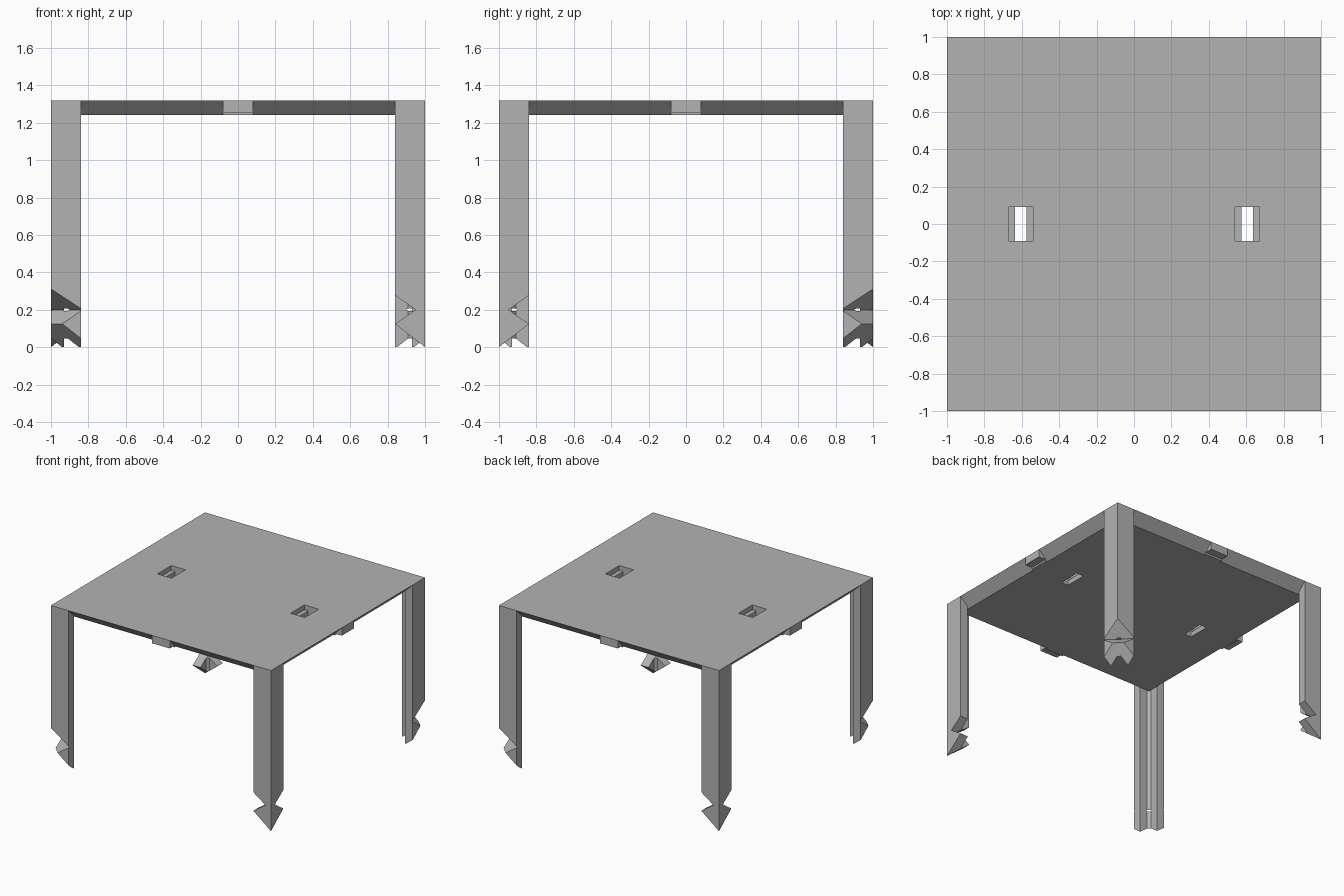
import bpy
import bmesh
from math import sqrt
from mathutils import Vector

if "Cube" in bpy.data.objects:
    bpy.data.objects.remove(bpy.data.objects["Cube"])

TOP, UNDER = 1.32, 1.24
FLANGE, THICK = 0.16, 0.07

grey = bpy.data.materials.new("plain grey")
grey.use_nodes = True
grey.diffuse_color = (0.45, 0.45, 0.45, 1)
grey.node_tree.nodes["Principled BSDF"].inputs["Base Color"].default_value = grey.diffuse_color


def prism(name, points, sweep):
    """Solid swept from a flat outline of 3D points along a vector."""
    bm = bmesh.new()
    face = bm.faces.new([bm.verts.new(p) for p in points])
    swept = bmesh.ops.extrude_face_region(bm, geom=[face])["geom"]
    bmesh.ops.translate(bm, vec=sweep, verts=[v for v in swept if isinstance(v, bmesh.types.BMVert)])
    bmesh.ops.recalc_face_normals(bm, faces=bm.faces)
    mesh = bpy.data.meshes.new(name)
    bm.to_mesh(mesh)
    bm.free()
    mesh.materials.append(grey)
    obj = bpy.data.objects.new(name, mesh)
    bpy.context.collection.objects.link(obj)
    return obj


def box(name, x0, x1, y0, y1, z0, z1):
    return prism(name, [(x0, y0, z0), (x1, y0, z0), (x1, y1, z0), (x0, y1, z0)], (0, 0, z1 - z0))


def cut(obj, cutter):
    """Subtract the cutter from the object, then discard it."""
    cutter.hide_render = True
    mod = obj.modifiers.new("cut", "BOOLEAN")
    mod.operation, mod.solver, mod.object = "DIFFERENCE", "EXACT", cutter
    bpy.context.view_layer.objects.active = obj
    bpy.ops.object.modifier_apply(modifier=mod.name)
    bpy.data.objects.remove(cutter)


# Table top: square plate whose rim slopes inward below
table_top = box("table_top", -1, 1, -1, 1, UNDER, TOP)
for v in table_top.data.vertices:
    if v.co.z < TOP - 0.01:
        v.co.x *= 0.92
        v.co.y *= 0.92

# Stepped slots through the top
for side in (-1, 1):
    x = 0.605 * side
    cut(table_top, box("pocket", x - 0.065, x + 0.065, -0.09, 0.09, 1.28, 1.4))
    cut(table_top, box("slot", x - 0.03, x + 0.03, -0.09, 0.09, 1.1, 1.4))

# Stepped block at the middle of each rim
block_outline = [(0, TOP), (0, 1.255), (0.065, 1.255), (0.065, UNDER), (0.1, UNDER), (0.1, 1.3), (0.05, TOP)]
for i, place in enumerate(("front", "left", "back", "right")):
    block = prism(place + "_rim_block", [(-0.08, d - 1, z) for d, z in block_outline], (0.16, 0, 0))
    block.rotation_euler.z = i * 1.5707963


# Legs: angle sections, drawn with the corner at (sx, sy)
def leg(name, sx, sy):
    def at(ox, oy, z):
        return Vector((sx * (1 - ox), sy * (1 - oy), z))

    b = THICK + 0.02
    section = [(0, 0), (FLANGE, 0), (FLANGE, THICK), (b, THICK), (THICK, b), (THICK, FLANGE), (0, FLANGE)]
    obj = prism(name, [at(x, y, 0) for x, y in section], (0, 0, TOP))

    if sx != sy:
        # Arrow foot: notched from both flange ends
        arrow = [(0.05, 0.2), (0.3, 0.375), (0.3, -0.1), (0, -0.1), (0, 0), (0.161, 0.125)]
        cut(obj, prism("notch", [at(o, -0.1, z) for o, z in arrow], (0, -sy * 0.4, 0)))
        cut(obj, prism("notch", [at(-0.1, o, z) for o, z in arrow], (-sx * 0.4, 0, 0)))
    else:
        # Mouth foot: notched diagonally across the outer corner
        mouth = [(0.17, 0.2), (-0.1, 0.377), (-0.1, -0.1), (0.22, -0.1), (0.22, 0), (0.06, 0.125)]
        reach = 0.4
        start = [at(s / 2 - reach, s / 2 + reach, z) for s, z in mouth]
        cut(obj, prism("notch", start, (-sx * 2 * reach, sy * 2 * reach, 0)))


leg("front_left_leg", 1, -1)
leg("back_right_leg", -1, 1)
leg("front_right_leg", -1, -1)
leg("back_left_leg", 1, 1)
